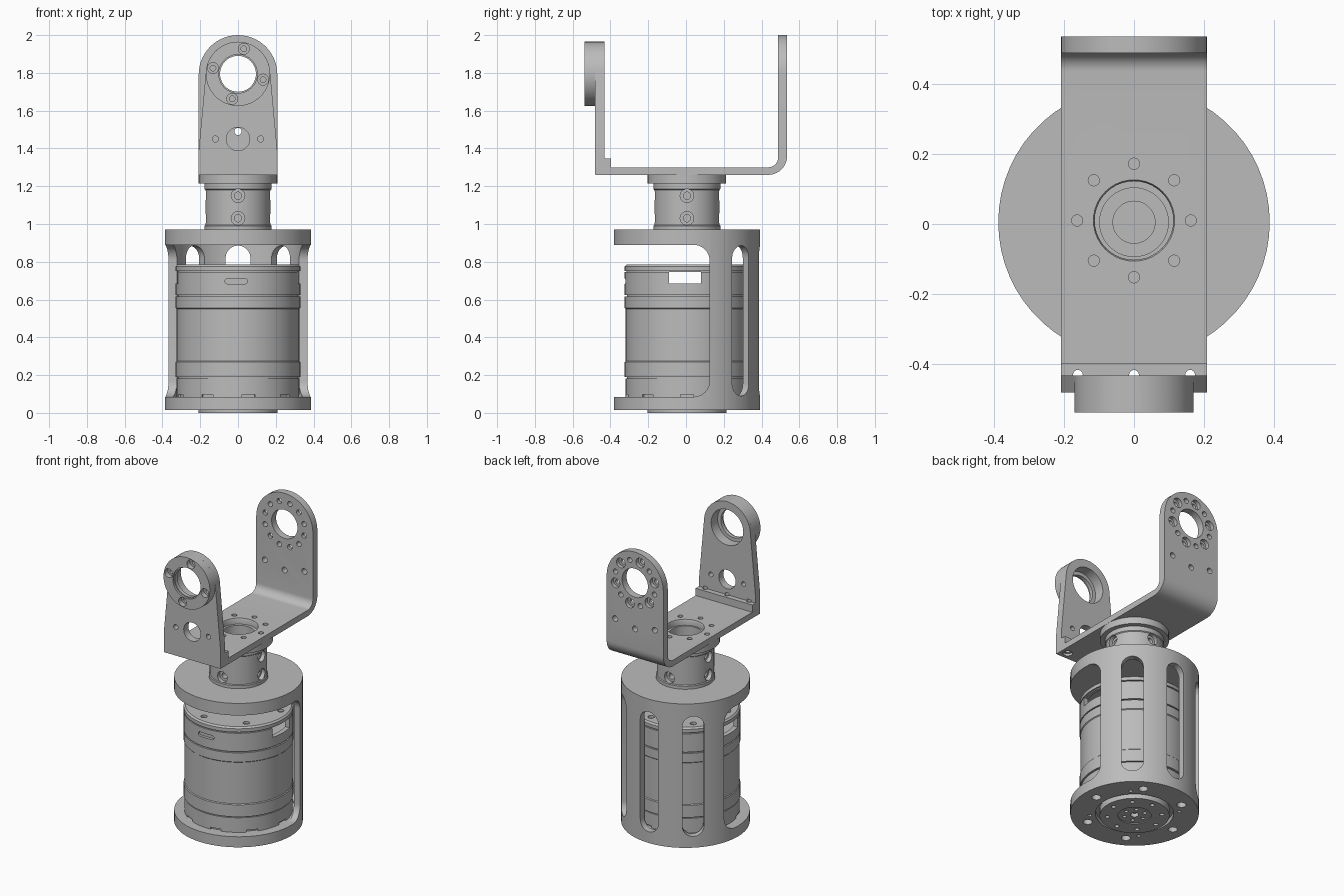
import bpy, bmesh
from math import pi, sin, cos, radians
from mathutils import Matrix, Vector

if "Cube" in bpy.data.objects:
    bpy.data.objects.remove(bpy.data.objects["Cube"])

grey = bpy.data.materials.new("machined grey")
grey.use_nodes = True
COLOUR = (0.5, 0.5, 0.5, 1)
grey.diffuse_color = COLOUR
grey.node_tree.nodes["Principled BSDF"].inputs["Base Color"].default_value = COLOUR

# Local frames: UP extrudes along +z, FRONT along -y, SIDE along +x
UP = Matrix.Identity(4)
FRONT = Matrix.Rotation(pi / 2, 4, 'X')
SIDE = Matrix(((0, 0, 1, 0), (1, 0, 0, 0), (0, 1, 0, 0), (0, 0, 0, 1)))
CY = 0.005   # y of the main vertical axis
PIVOT = 1.795  # height of the fork pivot


def at(x, y, z, frame=UP):
    return Matrix.Translation((x, y, z)) @ frame


def turned(bm, profile, matrix, segs=48):
    """Solid of revolution from (radius, height) pairs, capped at both ends."""
    rings = []
    for r, h in profile:
        rings.append([bm.verts.new(matrix @ Vector((r * cos(2 * pi * i / segs), r * sin(2 * pi * i / segs), h)))
                      for i in range(segs)])
    for a, b in zip(rings, rings[1:]):
        for i in range(segs):
            j = (i + 1) % segs
            bm.faces.new((a[i], a[j], b[j], b[i]))
    bm.faces.new(rings[0][::-1])
    bm.faces.new(rings[-1])


def rod(bm, r, h0, h1, matrix, segs=24):
    turned(bm, [(r, h0), (r, h1)], matrix, segs)


def slab(bm, outline, h0, h1, matrix):
    """Extruded flat outline."""
    lo = [bm.verts.new(matrix @ Vector((u, v, h0))) for u, v in outline]
    hi = [bm.verts.new(matrix @ Vector((u, v, h1))) for u, v in outline]
    n = len(lo)
    for i in range(n):
        bm.faces.new((lo[i], lo[(i + 1) % n], hi[(i + 1) % n], hi[i]))
    bm.faces.new(lo[::-1])
    bm.faces.new(hi)


def arc(cx, cy, r, a0, a1, n=10):
    return [(cx + r * cos(radians(a0 + (a1 - a0) * i / n)),
             cy + r * sin(radians(a0 + (a1 - a0) * i / n))) for i in range(n + 1)]


def box(u0, u1, v0, v1):
    return [(u0, v0), (u1, v0), (u1, v1), (u0, v1)]


def ring(count, radius, phase=0):
    return [(radius * cos(radians(phase) + 2 * pi * i / count),
             radius * sin(radians(phase) + 2 * pi * i / count)) for i in range(count)]


def make(name, bm):
    bmesh.ops.recalc_face_normals(bm, faces=bm.faces)
    mesh = bpy.data.meshes.new(name)
    bm.to_mesh(mesh)
    bm.free()
    mesh.materials.append(grey)
    obj = bpy.data.objects.new(name, mesh)
    bpy.context.scene.collection.objects.link(obj)
    return obj


def select(obj):
    bpy.ops.object.select_all(action='DESELECT')
    obj.select_set(True)
    bpy.context.view_layer.objects.active = obj


def cut(obj, bm, operation='DIFFERENCE'):
    tool = make("cutter", bm)
    tool.hide_render = True
    mod = obj.modifiers.new("cut", 'BOOLEAN')
    mod.object, mod.operation, mod.solver = tool, operation, 'EXACT'
    select(obj)
    bpy.ops.object.modifier_apply(modifier=mod.name)
    bpy.data.objects.remove(tool)


def finish(obj):
    select(obj)
    bpy.ops.object.shade_smooth_by_angle(angle=radians(30))


# Housing: drum, hollowed, opened at the front, slotted at the back
bm = bmesh.new()
rod(bm, 0.387, 0.015, 0.97, at(0, CY, 0), 60)
housing = make("housing", bm)
bm = bmesh.new()
rod(bm, 0.345, 0.085, 0.89, at(0, CY, 0), 60)
cut(housing, bm)
bm = bmesh.new()
opening = [(-0.6, 0.085)] + arc(0.04, 0.17, 0.085, -90, 0) + arc(0.04, 0.805, 0.085, 0, 90) + [(-0.6, 0.89)]
slab(bm, opening, -0.6, 0.6, SIDE)
cut(housing, bm)
bm = bmesh.new()
slot = arc(0, 0.82, 0.066, 0, 180) + arc(0, 0.155, 0.066, 180, 360)
for angle in (-42, 0, 42):
    slab(bm, slot, -0.5, -0.25, at(0, CY, 0) @ Matrix.Rotation(radians(angle), 4, 'Z') @ FRONT)
cut(housing, bm)
bm = bmesh.new()
rod(bm, 0.235, 0, 0.045, at(0, CY, 0), 48)
for x, y in ring(6, 0.3):
    turned(bm, [(0.028, 0), (0.028, 0.05), (0.014, 0.05), (0.014, 0.07)], at(x, CY + y, 0), 20)
for x, y in ring(4, 0.27, 45):
    rod(bm, 0.012, 0, 0.05, at(x, CY + y, 0), 12)
cut(housing, bm)
finish(housing)

# Motor can with grooves, hollow upper bay and cable windows
bm = bmesh.new()
can = [(0.325, 0.08), (0.325, 0.182), (0.318, 0.182), (0.318, 0.19), (0.33, 0.19), (0.33, 0.27),
       (0.325, 0.275), (0.325, 0.55), (0.33, 0.555), (0.33, 0.615), (0.318, 0.615), (0.318, 0.623),
       (0.33, 0.623), (0.33, 0.745), (0.32, 0.745), (0.32, 0.752), (0.33, 0.752), (0.33, 0.775), (0.32, 0.785)]
turned(bm, can, at(0, CY, 0), 60)
motor = make("motor", bm)
bm = bmesh.new()
rod(bm, 0.3, 0.64, 0.76, at(0, CY, 0), 40)
cut(motor, bm)
bm = bmesh.new()
slab(bm, box(-0.09, 0.08, 0.685, 0.745), -0.5, 0.5, SIDE)
for x, y in ring(6, 0.27, 15):
    rod(bm, 0.02, 0.77, 0.8, at(x, CY + y, 0), 16)
vent = arc(0.035, 0.697, 0.014, -90, 90) + arc(-0.055, 0.697, 0.014, 90, 270)
slab(bm, vent, 0.305, 0.4, FRONT)
for angle in range(10, 370, 40):
    slab(bm, box(-0.035, 0.035, 0.082, 0.098), 0.31, 0.4,
         at(0, CY, 0) @ Matrix.Rotation(radians(angle), 4, 'Z') @ FRONT)
cut(motor, bm)
finish(motor)

# Output disc under the base
bm = bmesh.new()
rod(bm, 0.21, 0, 0.06, at(0, CY, 0), 48)
disc = make("output_disc", bm)
bm = bmesh.new()
for count, radius, hole in ((8, 0.165, 0.014), (6, 0.065, 0.012)):
    for x, y in ring(count, radius):
        rod(bm, hole, -0.02, 0.03, at(x, CY + y, 0), 14)
turned(bm, [(0.025, -0.02), (0.025, 0.03)], at(0, CY, 0), 20)
cut(disc, bm)
bm = bmesh.new()
rod(bm, 0.1, -0.02, 0.006, at(0, CY, 0), 32)
cut(disc, bm)
finish(disc)

# Neck with flange, stepped bore and radial screw holes
bm = bmesh.new()
neck_profile = [(0.178, 0.965), (0.178, 0.99), (0.173, 0.995), (0.173, 1.18), (0.178, 1.185),
                (0.178, 1.215), (0.208, 1.215), (0.208, 1.262)]
turned(bm, neck_profile, at(0, CY, 0))
neck = make("neck", bm)
bm = bmesh.new()
turned(bm, [(0.06, 1.0), (0.06, 1.2), (0.098, 1.2), (0.098, 1.3)], at(0, CY, 0), 40)
cut(neck, bm)
bm = bmesh.new()
for i in range(4):
    spin = Matrix.Rotation(i * pi / 2, 4, 'Z')
    for z in (1.03, 1.15):
        turned(bm, [(0.019, 0.1), (0.019, 0.145), (0.036, 0.145), (0.036, 0.25)],
               at(0, CY, z) @ spin @ FRONT, 24)
cut(neck, bm)
finish(neck)

# Fork base and back arm: one bent strip, arm rounded at the top
bm = bmesh.new()
strip = ([(-0.48, 1.26)] + arc(0.435, 1.36, 0.1, -90, 0) + [(0.535, 2.0), (0.488, 2.0)]
         + arc(0.435, 1.353, 0.053, 0, -90) + [(-0.48, 1.3)])
slab(bm, strip, -0.208, 0.208, SIDE)
fork = make("fork_base_and_back_arm", bm)
bm = bmesh.new()
arch = [(-0.208, 1.2), (0.208, 1.2)] + arc(0, 1.792, 0.208, 0, 180, 28)
slab(bm, arch, -0.7, 0.7, FRONT)
cut(fork, bm, 'INTERSECT')
bm = bmesh.new()
rod(bm, 0.095, -0.6, -0.44, at(0, 0, PIVOT, FRONT), 40)
for i, (x, z) in enumerate(ring(12, 0.148, 15)):
    wide = 0.032 if i % 2 else 0.017
    turned(bm, [(wide, -0.6), (wide, -0.51), (0.017, -0.51), (0.017, -0.45)], at(x, 0, PIVOT + z, FRONT), 18)
for x, z in ((-0.145, 1.52), (0, 1.49), (0.145, 1.52)):
    rod(bm, 0.019, -0.6, -0.45, at(x, 0, z, FRONT), 16)
turned(bm, [(0.112, 1.2), (0.112, 1.29), (0.12, 1.31)], at(0, 0.01, 0), 40)
for x, y in ring(8, 0.162):
    rod(bm, 0.016, 1.2, 1.35, at(x, 0.01 + y, 0), 16)
cut(fork, bm)
finish(fork)

# Front arm: tapered plate with a foot ledge and round bearing boss
bm = bmesh.new()
plate = [(-0.208, 1.262), (0.208, 1.262), (0.208, 1.39)] + arc(0, PIVOT, 0.17, 5, 175, 28) + [(-0.208, 1.39)]
slab(bm, plate, 0.432, 0.481, FRONT)
front_arm = make("front_arm", bm)
bm = bmesh.new()
slab(bm, box(-0.208, 0.208, 1.262, 1.348), 0.398, 0.46, FRONT)
cut(front_arm, bm, 'UNION')
bm = bmesh.new()
rod(bm, 0.17, 0.45, 0.538, at(0, 0, PIVOT, FRONT), 56)
cut(front_arm, bm, 'UNION')
bm = bmesh.new()
turned(bm, [(0.118, 0.4), (0.118, 0.5), (0.095, 0.5), (0.095, 0.525), (0.102, 0.525), (0.102, 0.6)],
       at(0, 0, PIVOT, FRONT), 40)
for x, z in ring(4, 0.136, -13):
    turned(bm, [(0.015, 0.47), (0.015, 0.505), (0.029, 0.505), (0.029, 0.6)], at(x, 0, PIVOT + z, FRONT), 20)
for x, r in ((-0.12, 0.016), (0, 0.062), (0.12, 0.016)):
    rod(bm, r, 0.4, 0.6, at(x, 0, 1.45, FRONT), 28)
cut(front_arm, bm)

# Foot screw holes, sunk from below through base and ledge
for part in (fork, front_arm):
    bm = bmesh.new()
    for x in (-0.16, 0, 0.16):
        turned(bm, [(0.03, 1.2), (0.03, 1.275), (0.014, 1.275), (0.014, 1.36)], at(x, -0.43, 0), 16)
    cut(part, bm)
finish(front_arm)
finish(fork)
